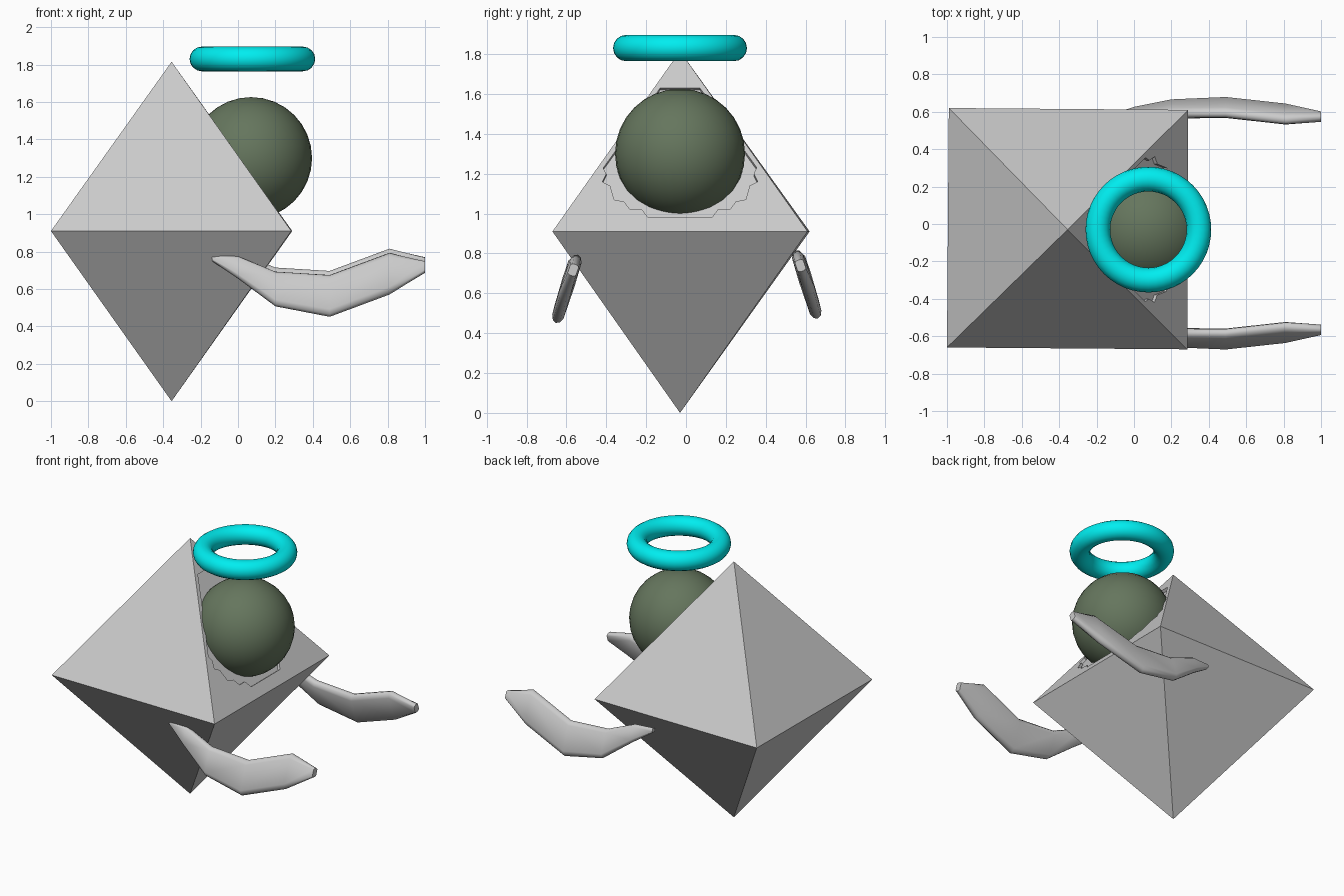
import bpy, bmesh, math
from mathutils import Vector

if "Cube" in bpy.data.objects:
    bpy.data.objects.remove(bpy.data.objects["Cube"])


def mesh_object(name, bm):
    bmesh.ops.recalc_face_normals(bm, faces=bm.faces)
    me = bpy.data.meshes.new(name)
    bm.to_mesh(me)
    bm.free()
    ob = bpy.data.objects.new(name, me)
    bpy.context.collection.objects.link(ob)
    return ob


def colour(ob, name, rgb):
    mat = bpy.data.materials.new(name)
    mat.diffuse_color = (*rgb, 1)
    mat.use_nodes = True
    mat.node_tree.nodes["Principled BSDF"].inputs["Base Color"].default_value = mat.diffuse_color
    ob.data.materials.append(mat)


def loft(name, rings):
    bm = bmesh.new()
    loops = [[bm.verts.new(p) for p in ring] for ring in rings]
    for a, b in zip(loops, loops[1:]):
        for i in range(len(a)):
            j = (i + 1) % len(a)
            bm.faces.new((a[i], a[j], b[j], b[i]))
    bm.faces.new(loops[0])
    bm.faces.new(loops[-1])
    return mesh_object(name, bm)


# Octahedral body
CY, CX, MID, TOP = -0.03, -0.355, 0.91, 1.815
bm = bmesh.new()
for p in [(-1, -.66, MID), (.285, -.67, MID), (.29, .61, MID), (-.99, .62, MID),
          (CX, CY, 0), (CX, CY, TOP)]:
    bm.verts.new(p)
bmesh.ops.convex_hull(bm, input=bm.verts)
body = mesh_object("body", bm)

# Shallow ragged recess in the +x face, around the head
half = [(.16, .98), (.19, 1.02), (.25, 1.02), (.28, 1.06), (.33, 1.07), (.35, 1.14),
        (.39, 1.16), (.37, 1.2), (.385, 1.23), (.19, 1.5), (.1, 1.63)]
outline = half + [(-y, z) for y, z in reversed(half)]
normal = Vector((.905, 0, .643)).normalized()
face_pts = [Vector((CX + .643 * (TOP - z) / .905, CY + y, z)) for y, z in outline]
cutter = loft("recess_cutter", [[p + normal * d for p in face_pts] for d in (-.02, .03)])
cutter.hide_render = True
cutter.hide_set(True)
cut = body.modifiers.new("recess", 'BOOLEAN')
cut.operation = 'DIFFERENCE'
cut.solver = 'EXACT'
cut.object = cutter

# Round head
bpy.ops.mesh.primitive_uv_sphere_add(segments=32, ring_count=16, radius=.326,
                                     location=(.07, CY, 1.3))
head = bpy.context.object
head.name = "head"
bpy.ops.object.shade_smooth()
colour(head, "olive", (.13, .18, .11))

# Floating ring
bpy.ops.mesh.primitive_torus_add(major_segments=48, minor_segments=16, major_radius=.27,
                                 minor_radius=.066, location=(.077, CY, 1.83))
ring = bpy.context.object
ring.name = "halo_ring"
bpy.ops.object.shade_smooth()
colour(ring, "cyan", (0, .85, .87))

# Curved flattened arms: x, centre y, centre z, half height, half thickness
stations = [(-.14, .555, .765, .014, .015), (0, .58, .715, .062, .025),
            (.2, .607, .6, .098, .03), (.49, .615, .563, .118, .03),
            (.81, .58, .682, .118, .03), (1, .566, .717, .03, .022)]
TILT = math.radians(19)


def arm(name, side, dy, dz):
    rings = []
    for x, y, z, h, t in stations:
        section = []
        for u, v in [(1, .72), (.6, .93), (0, 1), (-.6, .93), (-1, .72),
                     (-1, -.72), (-.6, -.93), (0, -1), (.6, -.93), (1, -.72)]:
            a, b = u * t, v * h
            yy = y + a * math.cos(TILT) - b * math.sin(TILT)
            zz = z + a * math.sin(TILT) + b * math.cos(TILT)
            section.append((x, side * yy + dy, zz + dz))
        rings.append(section)
    ob = loft(name, rings)
    bpy.ops.object.select_all(action='DESELECT')
    ob.select_set(True)
    bpy.context.view_layer.objects.active = ob
    bpy.ops.object.shade_smooth_by_angle(angle=math.radians(50))


arm("front_arm", -1, 0, 0)
arm("back_arm", 1, .008, .022)
